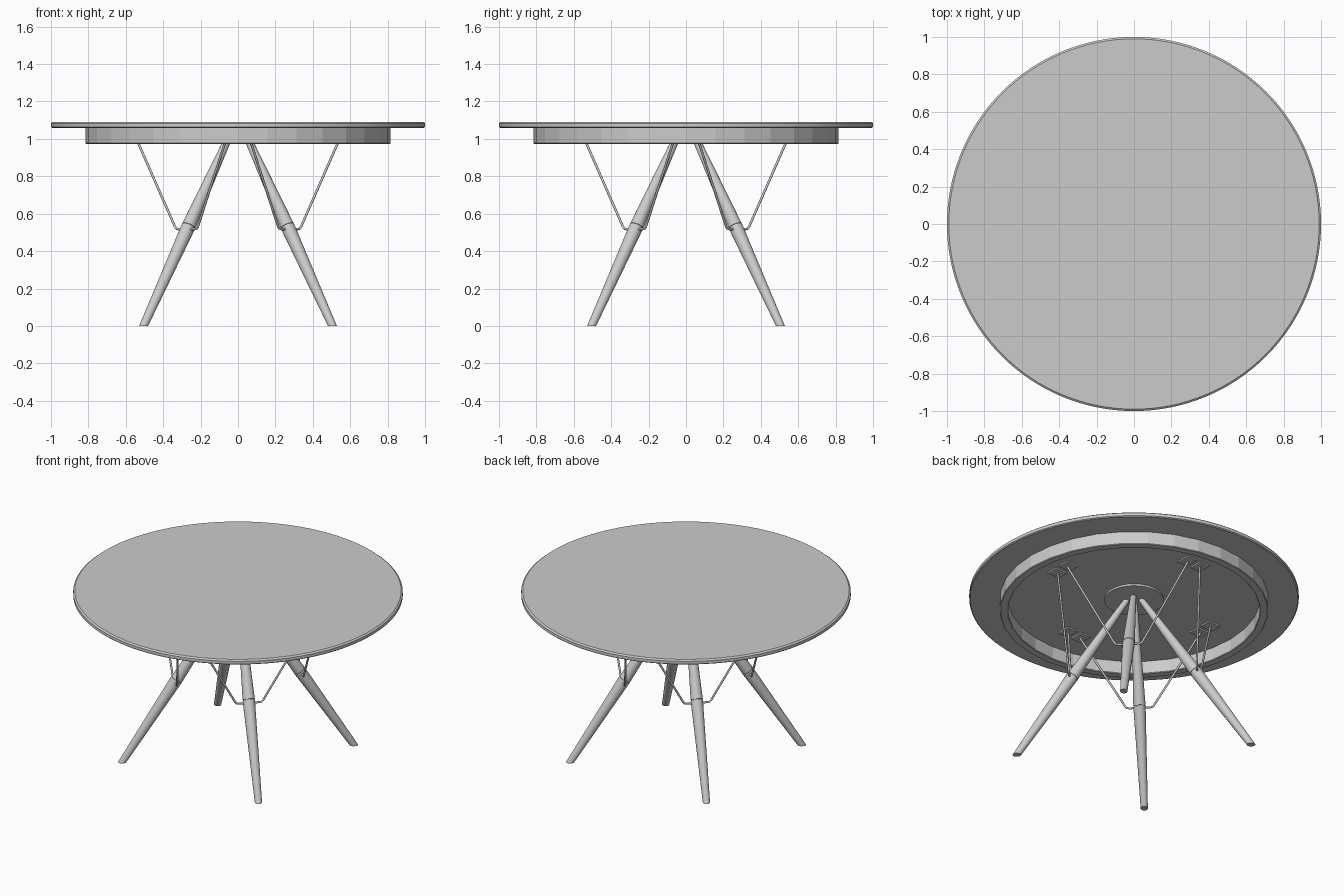
import bpy, bmesh, math
from mathutils import Vector, Matrix

if "Cube" in bpy.data.objects:
    bpy.data.objects.remove(bpy.data.objects["Cube"])


def finish(name, bm, smooth=True):
    bmesh.ops.recalc_face_normals(bm, faces=bm.faces)
    me = bpy.data.meshes.new(name)
    bm.to_mesh(me)
    bm.free()
    ob = bpy.data.objects.new(name, me)
    bpy.context.collection.objects.link(ob)
    if smooth:
        bpy.ops.object.select_all(action='DESELECT')
        ob.select_set(True)
        bpy.context.view_layer.objects.active = ob
        bpy.ops.object.shade_smooth_by_angle(angle=math.radians(35))
    return ob


def lathe(profile, segs, closed=False):
    """Revolve (radius, z) points; open profiles are capped, closed ones form a ring."""
    bm = bmesh.new()
    rings = [[bm.verts.new((r * math.cos(2 * math.pi * i / segs),
                            r * math.sin(2 * math.pi * i / segs), z))
              for i in range(segs)] for r, z in profile]
    pairs = list(zip(rings, rings[1:]))
    if closed:
        pairs.append((rings[-1], rings[0]))
    else:
        bm.faces.new(rings[0])
        bm.faces.new(rings[-1])
    for a, b in pairs:
        for i in range(segs):
            j = (i + 1) % segs
            bm.faces.new((a[i], a[j], b[j], b[i]))
    return bm


# Round top with eased edges
finish("table_top", lathe([(0.994, 1.059), (1.0, 1.064), (1.0, 1.083), (0.99, 1.091)], 128))

# Faceted apron ring under the top
finish("apron", lathe([(0.765, 1.06), (0.765, 0.977), (0.769, 0.973), (0.811, 0.973),
                       (0.815, 0.977), (0.815, 1.06)], 32, closed=True), smooth=False)

# Centre mounting disc
finish("centre_disc", lathe([(0.18, 1.046), (0.18, 1.06)], 48))

# Splayed legs, swollen at the middle joint, cut flat on the floor
foot, head = Vector((0.505, 0.505, 0)), Vector((0.031, 0.031, 1.05))
axis = head - foot
L = axis.length
mid = L * 0.505
leg_profile = [(0.020, -0.05), (0.022, 0.0), (0.0375, mid - 0.012), (0.0375, mid - 0.003),
               (0.0345, mid - 0.002), (0.0345, mid + 0.002), (0.0375, mid + 0.003),
               (0.036, mid + 0.04), (0.018, L)]
for k in range(4):
    bm = lathe(leg_profile, 24)
    turn = Matrix.Rotation(k * math.pi / 2, 4, 'Z')
    pose = Matrix.Translation(foot) @ axis.to_track_quat('Z', 'Y').to_matrix().to_4x4()
    bm.transform(turn @ pose)
    cut = bmesh.ops.bisect_plane(bm, geom=bm.verts[:] + bm.edges[:] + bm.faces[:],
                                 plane_co=(0, 0, 0), plane_no=(0, 0, 1), clear_inner=True)
    bmesh.ops.holes_fill(bm, edges=[e for e in bm.edges if e.is_boundary], sides=0)
    finish(f"leg_{k + 1}", bm)

    # Bent wire brace passing through the leg joint
    cu = bpy.data.curves.new(f"brace_{k + 1}", 'CURVE')
    cu.dimensions = '3D'
    cu.bevel_depth = 0.0065
    cu.bevel_resolution = 2
    cu.use_fill_caps = True
    half = [Vector((0.566, 0.046, 1.052)), Vector((0.338, 0.214, 0.533)),
            Vector((0.330, 0.222, 0.520)), Vector((0.318, 0.232, 0.517))]
    pts = half + [Vector((p.y, p.x, p.z)) for p in reversed(half)]
    sp = cu.splines.new('POLY')
    sp.points.add(len(pts) - 1)
    for p, co in zip(sp.points, pts):
        p.co = (*(turn @ co), 1)
    ob = bpy.data.objects.new(f"brace_{k + 1}", cu)
    bpy.context.collection.objects.link(ob)

    # Pair of small fixing plates where two braces meet the top
    for s in (-1, 1):
        bm = bmesh.new()
        bmesh.ops.create_cube(bm, size=1)
        bm.transform(turn @ Matrix.Translation((0.563, s * 0.052, 1.055))
                     @ Matrix.Diagonal((0.09, 0.075, 0.01, 1)))
        finish(f"fixing_plate_{k + 1}_{'a' if s < 0 else 'b'}", bm, smooth=False)
